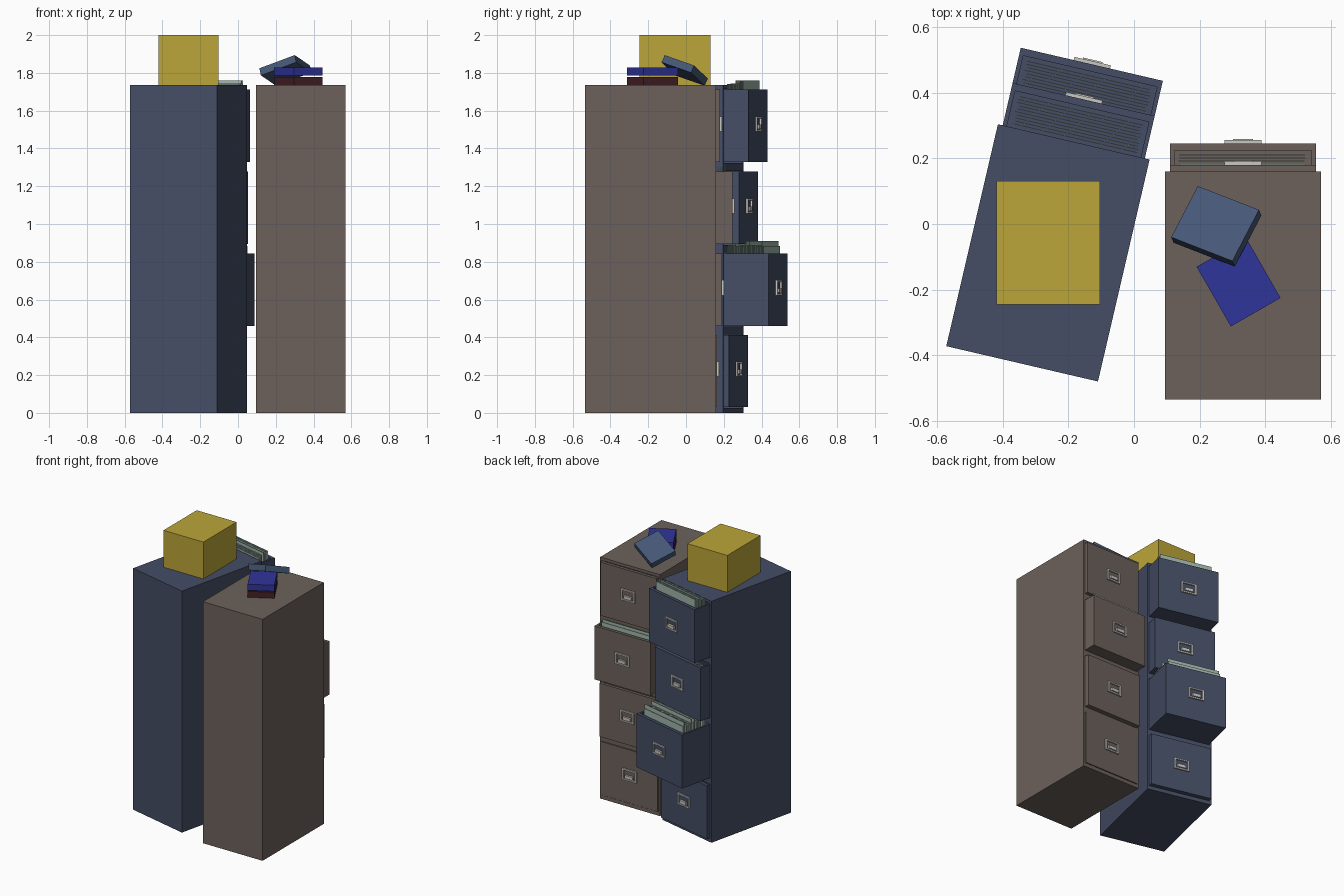
import bpy, bmesh, math, random
from mathutils import Matrix, Vector

if "Cube" in bpy.data.objects:
    bpy.data.objects.remove(bpy.data.objects["Cube"])

random.seed(4)


def material(name, rgb):
    m = bpy.data.materials.new(name)
    m.diffuse_color = (*rgb, 1)
    m.use_nodes = True
    m.node_tree.nodes["Principled BSDF"].inputs["Base Color"].default_value = m.diffuse_color
    return m


BROWN = material("brown_metal", (0.15, 0.12, 0.105))
BLUE = material("blue_metal", (0.06, 0.075, 0.13))
STEEL = material("handle_metal", (0.6, 0.58, 0.55))
PAPER = material("folder_paper", (0.36, 0.47, 0.41))
YELLOW = material("yellow_card", (0.5, 0.38, 0.04))
RED = material("red_cover", (0.06, 0.015, 0.02))
NAVY = material("navy_cover", (0.03, 0.035, 0.32))
SLATE = material("slate_cover", (0.06, 0.095, 0.18))


def boxes(name, spans, mat, mw=Matrix()):
    """One object made of boxes, each given as (x0, x1, y0, y1, z0, z1)."""
    bm = bmesh.new()
    for x0, x1, y0, y1, z0, z1 in spans:
        m = (Matrix.Translation(((x0 + x1) / 2, (y0 + y1) / 2, (z0 + z1) / 2))
             @ Matrix.Diagonal((x1 - x0, y1 - y0, z1 - z0, 1)))
        bmesh.ops.create_cube(bm, size=1, matrix=m)
    me = bpy.data.meshes.new(name)
    bm.to_mesh(me)
    bm.free()
    me.materials.append(mat)
    ob = bpy.data.objects.new(name, me)
    ob.matrix_world = mw
    bpy.context.collection.objects.link(ob)
    return ob


W, D, H = 0.2375, 0.3475, 1.735      # half width, half depth, height
DW = 0.2225                          # drawer half width
DRAWERS = [(0.03, 0.413), (0.46, 0.845), (0.893, 1.277), (1.327, 1.711)]


def drawer(prefix, mw, mat, z0, z1, slide, rise):
    f = D + slide                    # front plane
    b = f - 0.6
    t = 0.013
    # Open-topped tray with a thicker front
    boxes(prefix, [
        (-DW, DW, f - 0.022, f, z0, z1),
        (-DW, -DW + t, b, f - 0.022, z0, z1),
        (DW - t, DW, b, f - 0.022, z0, z1),
        (-DW + t, DW - t, b, b + t, z0, z1),
        (-DW + t, DW - t, b + t, f - 0.022, z0, z0 + t)], mat, mw)
    # Framed pull handle with a lip along its lower edge
    c = (z0 + z1) / 2 + 0.01
    boxes(prefix + "_handle", [
        (-0.057, -0.045, f, f + 0.01, c - 0.04, c + 0.04),
        (0.045, 0.057, f, f + 0.01, c - 0.04, c + 0.04),
        (-0.045, 0.045, f, f + 0.01, c + 0.03, c + 0.04),
        (-0.045, 0.045, f, f + 0.01, c - 0.04, c - 0.03),
        (-0.03, 0.03, f, f + 0.014, c - 0.025, c - 0.003)], STEEL, mw)
    # Hanging folders in the exposed part of the drawer
    if slide > 0.05:
        sheets = []
        y = f - 0.034
        while y > D + 0.006:
            top = z1 + (random.choice((0.6, 0.65, 1.0)) * rise if rise else -0.02)
            s = random.uniform(-0.006, 0.006)
            sheets.append((-0.192 + s, 0.192 + s, y - 0.003, y, z0 + 0.03, top))
            y -= 0.0095
        boxes(prefix + "_folders", sheets, PAPER, mw)


def cabinet(prefix, mw, mat, slides, rises):
    # Hollow shell: sides, back, floor, top and rails between drawers
    t, g = 0.012, 0.003
    edges = [0] + [z for d in DRAWERS for z in (d[0] - g, d[1] + g)] + [H]
    spans = [(-W, -W + t, -D, D, 0, H), (W - t, W, -D, D, 0, H),
             (-W + t, W - t, -D, -D + t, 0, H)]
    for i in range(0, len(edges), 2):
        spans.append((-W + t, W - t, -D + t, D, edges[i], edges[i + 1]))
    boxes(prefix + "_shell", spans, mat, mw)
    for i, ((z0, z1), s, r) in enumerate(zip(DRAWERS, slides, rises)):
        drawer(f"{prefix}_drawer_{i + 1}", mw, mat, z0, z1, s, r)


# Two cabinets, drawers facing the back; slides listed bottom to top
cabinet("brown_cabinet", Matrix.Translation((0.3325, -0.1875, 0)), BROWN,
        (0.004, 0.03, 0.086, 0.02), (0, 0, 0.04, 0))
cabinet("blue_cabinet",
        Matrix.Translation((-0.2625, -0.088, 0)) @ Matrix.Rotation(math.radians(-13.1), 4, 'Z'),
        BLUE, (0.027, 0.243, 0.083, 0.133), (0, 0.066, 0, 0.05))

# Carton on the blue cabinet
boxes("carton", [(-0.42, -0.103, -0.246, 0.131, H, 2.0)], YELLOW)

# Stacked books on the brown cabinet
stack = Matrix.Translation((0.319, -0.178, 0)) @ Matrix.Rotation(math.radians(29.8), 4, 'Z')
boxes("bottom_book", [(-0.0875, 0.0875, -0.105, 0.105, H, 1.778)], RED, stack)
boxes("middle_book", [(-0.0875, 0.0875, -0.105, 0.105, 1.785, 1.829)], NAVY, stack)

# Leaning book, oriented by its long edge and its slope
u = Vector((0.193, -0.075, 0.072)).normalized()
n = u.cross(Vector((0.075, 0.165, -0.06))).normalized()
v = n.cross(u)
lean = Matrix((u, v, n)).transposed().to_4x4()
boxes("leaning_book", [(-0.106, 0.106, -0.092, 0.092, -0.021, 0.021)], SLATE,
      Matrix.Translation((0.251, -0.007, 1.813)) @ lean)
